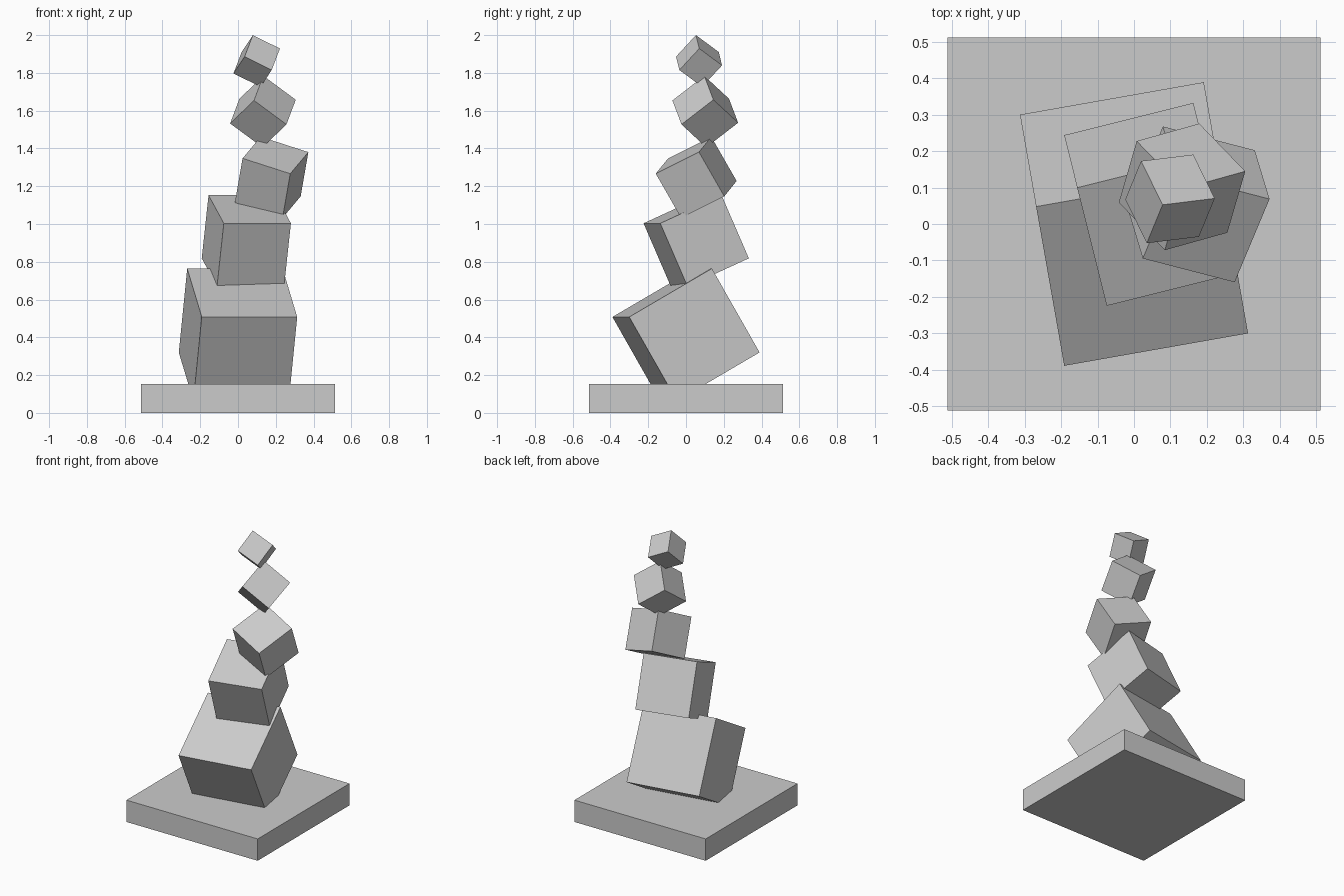
import bpy
from math import radians

if "Cube" in bpy.data.objects:
    bpy.data.objects.remove(bpy.data.objects["Cube"], do_unlink=True)

# Single stone grey for the whole stack
grey = bpy.data.materials.new("plain_grey")
grey.use_nodes = True
colour = (0.6, 0.6, 0.6, 1)
grey.diffuse_color = colour
grey.node_tree.nodes["Principled BSDF"].inputs["Base Color"].default_value = colour


def block(name, size, centre, tilt=(0, 0, 0)):
    """Flat-shaded box of the given size, turned by tilt in degrees."""
    bpy.ops.mesh.primitive_cube_add(size=1, location=centre,
                                    rotation=[radians(a) for a in tilt])
    obj = bpy.context.object
    obj.name = name
    obj.scale = size
    obj.data.materials.append(grey)
    return obj


# Square plinth
block("base", (1.025, 1.025, 0.154), (0, 0, 0.077))

# Shrinking tilted cubes, bottom to top: name, edge, centre, tilt
stack = [
    ("bottom_cube", 0.513, (0, 0, 0.414), (30, 0, 10)),
    ("second_cube", 0.366, (0.044, 0.054, 0.911), (24, 0, 14)),
    ("middle_cube", 0.273, (0.178, 0.054, 1.247), (26, 17.3, -14.5)),
    ("fourth_cube", 0.219, (0.132, 0.102, 1.595), (47, 35.4, 15.6)),
    ("top_cube", 0.161, (0.099, 0.069, 1.863), (51.9, 26.2, 7)),
]
for name, edge, centre, tilt in stack:
    block(name, (edge,) * 3, centre, tilt)
